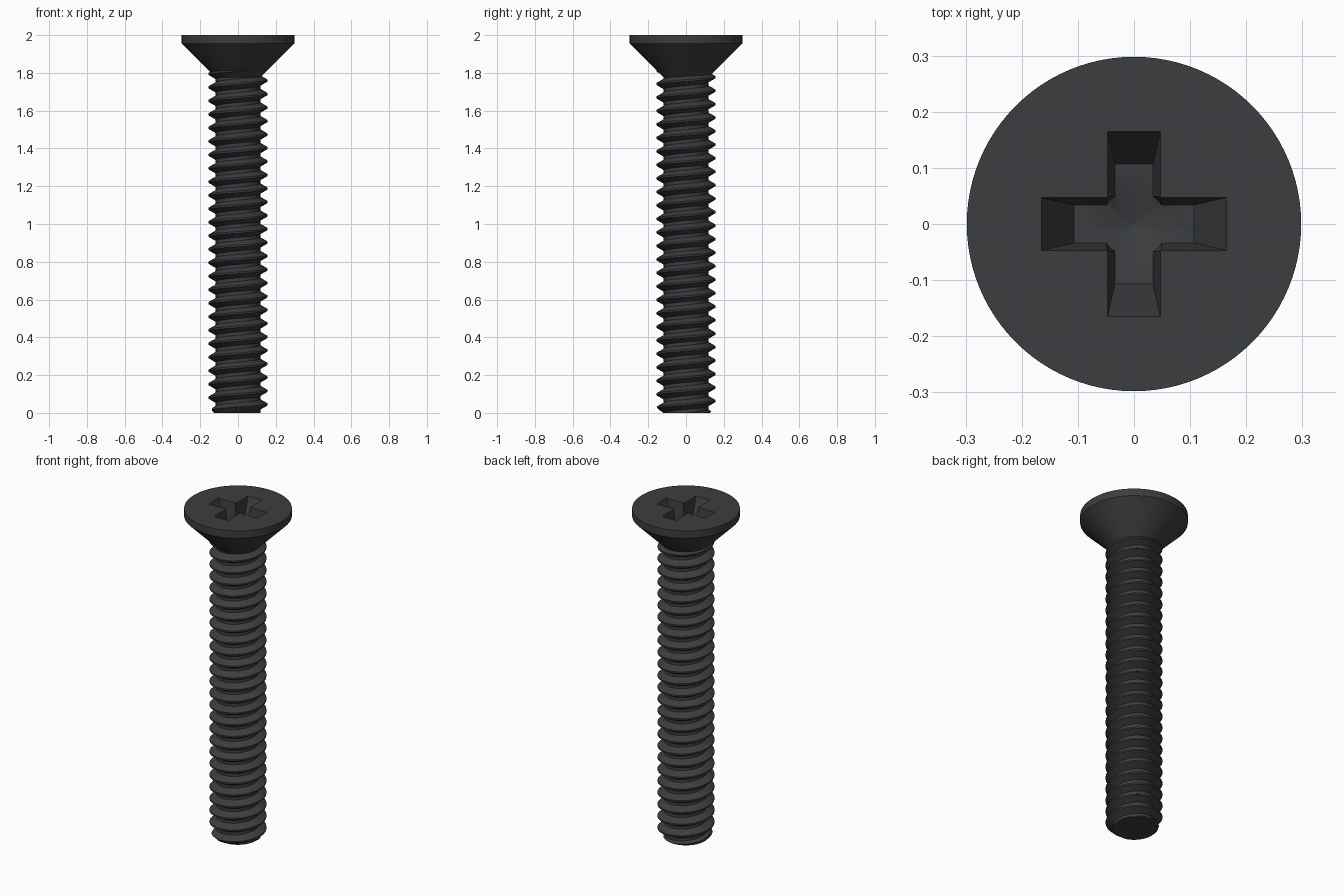
import bpy, bmesh, math

if "Cube" in bpy.data.objects:
    bpy.data.objects.remove(bpy.data.objects["Cube"])

TAU = 2 * math.pi
dark = bpy.data.materials.new("dark_steel")
dark.diffuse_color = (0.045, 0.047, 0.05, 1)
dark.use_nodes = True
dark.node_tree.nodes["Principled BSDF"].inputs["Base Color"].default_value = dark.diffuse_color


def make(name, bm):
    bmesh.ops.recalc_face_normals(bm, faces=bm.faces)
    mesh = bpy.data.meshes.new(name)
    bm.to_mesh(mesh)
    bm.free()
    obj = bpy.data.objects.new(name, mesh)
    bpy.context.collection.objects.link(obj)
    mesh.materials.append(dark)
    return obj


def select(obj):
    bpy.ops.object.select_all(action='DESELECT')
    obj.select_set(True)
    bpy.context.view_layer.objects.active = obj


def loft(name, rings):
    """Closed solid through rings of points, capped at both ends."""
    bm = bmesh.new()
    loops = [[bm.verts.new(p) for p in ring] for ring in rings]
    n = len(loops[0])
    for a, b in zip(loops, loops[1:]):
        for j in range(n):
            k = (j + 1) % n
            bm.faces.new((a[j], a[k], b[k], b[j]))
    bm.faces.new(loops[0][::-1])
    bm.faces.new(loops[-1])
    return make(name, bm)


def circle(r, z, n):
    return [(r * math.cos(TAU * j / n), r * math.sin(TAU * j / n), z) for j in range(n)]


def cross(arm, half, z):
    pts = []
    for q in range(4):
        c, s = round(math.cos(q * TAU / 4)), round(math.sin(q * TAU / 4))
        for x, y in ((arm, -half), (arm, half), (half, half)):
            pts.append((x * c - y * s, x * s + y * c, z))
    return pts


# Countersunk head
TOP, FLOOR = 2.0, 1.87
head = loft("head", [circle(r, z, 96) for r, z in
                     ((0.118, 1.775), (0.298, 1.955), (0.298, TOP))])

# Tapered cross recess with a conical centre pit
depth = TOP - FLOOR
over = 0.3
cross_cutter = loft("cross_cutter", [
    cross(0.107, 0.034, FLOOR),
    cross(0.165 + 0.058 * over, 0.047 + 0.013 * over, TOP + depth * over)])
pit_cutter = loft("pit_cutter", [circle(r, z, 32) for r, z in
                  ((0.001, 1.84), (0.06, FLOOR), (0.069, TOP + 0.03))])
for cutter in (cross_cutter, pit_cutter):
    cutter.hide_render = True
    mod = head.modifiers.new("recess", 'BOOLEAN')
    mod.operation = 'DIFFERENCE'
    mod.solver = 'EXACT'
    mod.object = cutter
    select(head)
    bpy.ops.object.modifier_apply(modifier=mod.name)
    bpy.data.objects.remove(cutter)

# Threaded shank: right-hand helical V thread with a chamfered tip
PITCH, MAJOR, MINOR = 1 / 14, 0.157, 0.118
CREST, FLANK = 0.0045, 0.0225        # half crest width, flank height
PHASE, END, N = 0.045, 1.825, 72


def radius(t, z):
    u = (z - PHASE) / PITCH - t / TAU
    d = abs(u - round(u)) * PITCH
    k = min(max((d - CREST) / FLANK, 0), 1)
    return min(MAJOR + (MINOR - MAJOR) * k, 0.125 + z)


corners = [-CREST - FLANK, -CREST, CREST, CREST + FLANK, PITCH - CREST - FLANK]
offsets = []
for a, b in zip(corners, corners[1:]):
    offsets += [a, (a + b) / 2]

bm = bmesh.new()
rows = []
for k in range(-3, 28):
    for off in offsets:
        row = []
        for j in range(N + 1):
            t = TAU * j / N
            z = min(max(PHASE + PITCH * (k + j / N) + off, 0), END)
            r = radius(t, z)
            row.append(bm.verts.new((r * math.cos(t), r * math.sin(t), z)))
        rows.append(row)
for a, b in zip(rows, rows[1:]):
    for j in range(N):
        quad = (a[j], a[j + 1], b[j + 1], b[j])
        zs = [v.co.z for v in quad]
        if max(zs) - min(zs) > 1e-6:
            bm.faces.new(quad)
bmesh.ops.delete(bm, geom=[v for v in bm.verts if not v.link_faces], context='VERTS')
bmesh.ops.remove_doubles(bm, verts=bm.verts, dist=1e-5)
bmesh.ops.holes_fill(bm, edges=[e for e in bm.edges if e.is_boundary], sides=0)
shank = make("threaded_shank", bm)

for obj in (head, shank):
    select(obj)
    bpy.ops.object.shade_smooth_by_angle(angle=math.radians(30))
